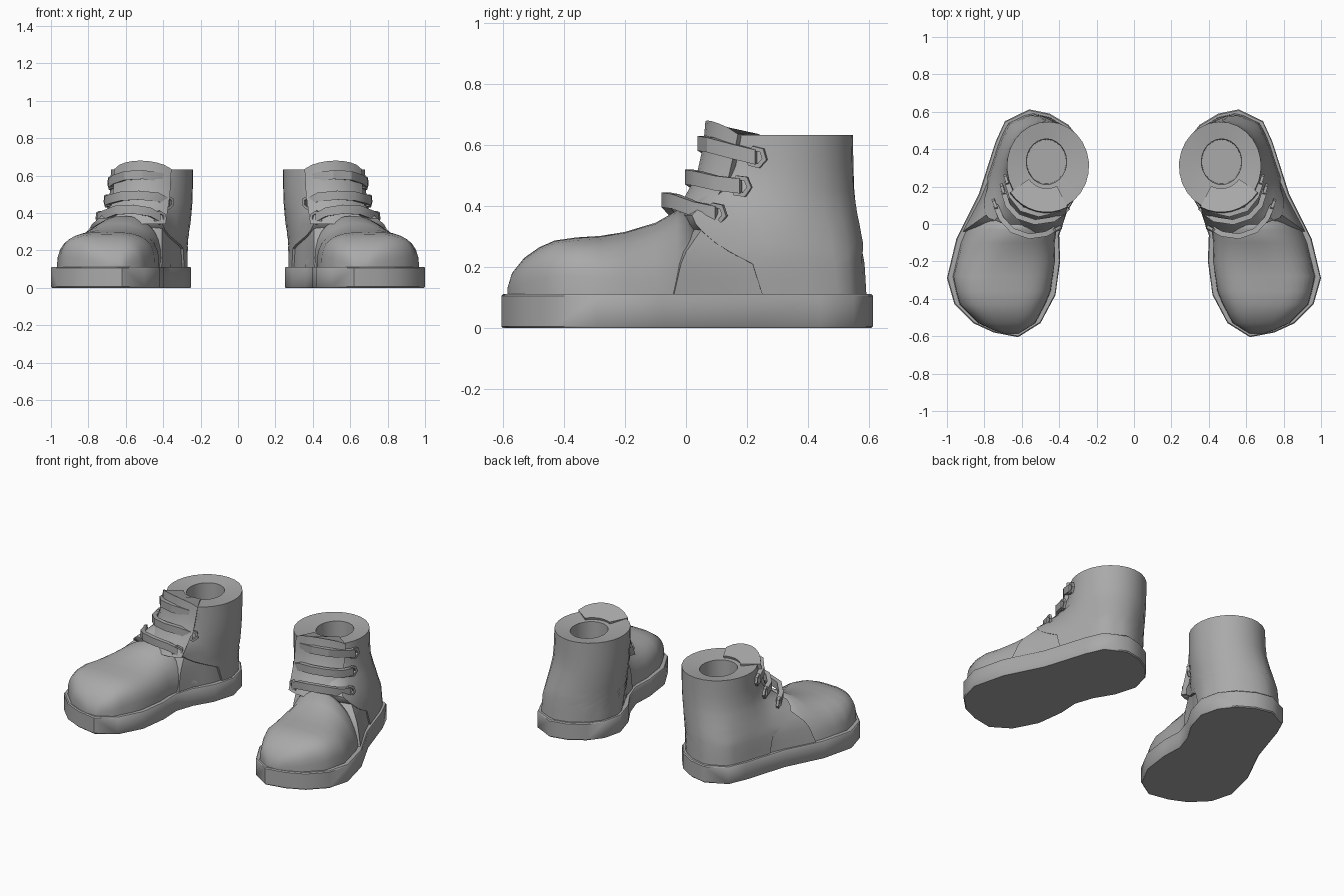
import bpy, bmesh, math
from mathutils import Vector

if "Cube" in bpy.data.objects:
    bpy.data.objects.remove(bpy.data.objects["Cube"])

grey = bpy.data.materials.new("boot_grey")
grey.use_nodes = True
COLOUR = (0.4, 0.4, 0.4, 1)
grey.diffuse_color = COLOUR
grey.node_tree.nodes["Principled BSDF"].inputs["Base Color"].default_value = COLOUR

# Footprint of the left sole, counter-clockwise from the heel
SOLE = [(.56, .613), (.45, .59), (.35, .53), (.28, .44), (.25, .32), (.29, .18), (.36, .06), (.40, -.06),
        (.395, -.2), (.42, -.38), (.50, -.53), (.62, -.605), (.75, -.58), (.86, -.53), (.96, -.43),
        (1.0, -.29), (.95, -.08), (.83, .16), (.74, .44), (.69, .55)]
HEEL = Vector((.5, .3))


def lerp_table(table, v):
    """Piecewise linear lookup in (key, value) pairs."""
    for (a, p), (b, q) in zip(table, table[1:]):
        if v <= b:
            return p + (q - p) * max(0, (v - a) / (b - a))
    return table[-1][1]


def edges():
    return zip(SOLE, SOLE[1:] + SOLE[:1])


def ray_radius(angle):
    """Distance from the heel centre to the footprint."""
    d = Vector((math.cos(angle), math.sin(angle)))
    best = 0
    for a, b in edges():
        a, b = Vector(a) - HEEL, Vector(b) - HEEL
        e = b - a
        den = d.cross(e)
        if abs(den) > 1e-6:
            t, s = a.cross(e) / den, a.cross(d) / den
            if t > 0 and -1e-6 <= s <= 1.000001:
                best = max(best, t)
    return best


def width_at(y):
    """Left and right limits of the footprint at one y."""
    xs = [a[0] + (b[0] - a[0]) * (y - a[1]) / (b[1] - a[1])
          for a, b in edges() if (a[1] - y) * (b[1] - y) <= 0 and a[1] != b[1]]
    return min(xs), max(xs)


def loft(rings, cap=True):
    """Skin closed rings of equal length."""
    bm = bmesh.new()
    rows = [[bm.verts.new(p) for p in ring] for ring in rings]
    n = len(rows[0])
    for r, s in zip(rows, rows[1:]):
        for i in range(n):
            j = (i + 1) % n
            bm.faces.new((r[i], r[j], s[j], s[i]))
    if cap:
        bm.faces.new(rows[0][::-1])
        bm.faces.new(rows[-1])
    bmesh.ops.recalc_face_normals(bm, faces=bm.faces)
    return bm


def make_pair(name, bm, angle=40):
    """Add the left part and its mirrored right twin."""
    for side in ("left", "right"):
        if side == "right":
            bmesh.ops.scale(bm, vec=(-1, 1, 1), verts=bm.verts)
            bmesh.ops.reverse_faces(bm, faces=bm.faces)
        mesh = bpy.data.meshes.new(f"{side}_{name}")
        bm.to_mesh(mesh)
        mesh.materials.append(grey)
        ob = bpy.data.objects.new(f"{side}_{name}", mesh)
        bpy.context.collection.objects.link(ob)
        bpy.ops.object.select_all(action="DESELECT")
        ob.select_set(True)
        bpy.context.view_layer.objects.active = ob
        bpy.ops.object.shade_smooth_by_angle(angle=math.radians(angle))
    bm.free()


# Sole: extruded footprint with a softened edge
def sole_ring(z, inset):
    c = Vector((.6, 0))
    return [(*(Vector(p) - (Vector(p) - c).normalized() * inset), z) for p in SOLE]


make_pair("sole", loft([sole_ring(0, .006), sole_ring(.006, 0), sole_ring(.106, 0), sole_ring(.112, .006)]))

# Vamp: arched sections from the toe to the throat
TOP = [(-.585, .13), (-.57, .18), (-.53, .23), (-.48, .265), (-.43, .287), (-.36, .297), (-.28, .302),
       (-.2, .315), (-.1, .345), (-.03, .385), (.01, .38), (.05, .3), (.1, .2)]
sections = []
for y, top in TOP:
    lo, hi = width_at(y)
    lo, hi = lo + .028, hi - .028
    mid, half = (lo + hi) / 2, (hi - lo) / 2
    k = min(1, max(0, (y + .35) / .35))
    power = .62 + .4 * k
    ring = []
    for i in range(17):
        a = math.pi * i / 16
        c, s = math.cos(a), math.sin(a)
        x = mid + half * math.copysign(abs(c) ** power, c) - .05 * k * s
        ring.append((x, y, .1 + (top - .1) * max(s, 0) ** power))
    sections.append(ring)
make_pair("vamp", loft(sections), 60)

# Quarters and shaft: footprint at the bottom blending to an oval collar
BLEND = [(.1, 0), (.21, .12), (.25, .2), (.31, .4), (.37, .62), (.45, .87), (.53, .96), (.63, 1)]
SEAM = [(.1, .25), (.21, .21), (.25, .12), (.31, -.02), (.37, -.19), (.63, -.2)]


def fan(front):
    """Ray angles round the back between the seam edges, then across the front."""
    lo, hi = width_at(front)
    a = math.atan2(front - HEEL.y, hi - HEEL.x)
    b = math.atan2(front - HEEL.y, lo - HEEL.x) + math.tau
    return [a + (b - a) * i / 22 for i in range(23)] + [b + (a + math.tau - b) * i / 7 for i in range(1, 7)]


def oval(angles, cx, cy, rx, ry, z):
    return [(cx + rx * math.cos(a), cy + ry * math.sin(a), z) for a in angles]


def upper_ring(z, front, inset):
    t, angles, ring = lerp_table(BLEND, z), fan(front), []
    for a, e in zip(angles, oval(angles, .46, .31, .238 - inset, .255 - inset, z)):
        r = ray_radius(a) - inset
        if math.sin(a) < 0:
            r = min(r, (front - HEEL.y) / math.sin(a))
        p = HEEL + r * Vector((math.cos(a), math.sin(a)))
        ring.append((p.x + (e[0] - p.x) * t, p.y + (e[1] - p.y) * t, z))
    return ring


rings = [upper_ring(z, lerp_table(SEAM, z), .018)
         for z in (.1, .16, .21, .23, .25, .28, .31, .34, .37, .41, .45, .53, .58, .632)]
# Collar top and foot opening
collar = fan(-.2)
rings += [oval(collar, .468, .333, .108, .122, .618), oval(collar, .468, .333, .105, .118, .4)]
make_pair("shaft", loft(rings))

# Side panel: carries the vamp back underneath the quarters
make_pair("side_panel", loft([upper_ring(z, -.06, .029) for z in (.1, .16, .21, .25, .28, .31, .34)]))

# Tongue: curved wedge rising through the throat
AIM = Vector((.25, -.97))
tongue = []
for z, shift, inner in ((.34, .13, .16), (.43, .075, .14), (.5, .035, .13), (.6, .012, .12), (.635, .005, .115)):
    c = Vector((.465, .31)) + AIM * shift
    ring = []
    for k in range(9):
        a = math.radians(-118 + 84 * k / 8)
        lift = .045 * math.sin(math.pi * k / 8) ** .7 if z > .63 else 0
        ring.append((c.x + .235 * math.cos(a), c.y + .242 * math.sin(a), z + lift))
    for k in reversed(range(9)):
        a = math.radians(-118 + 84 * k / 8)
        ring.append((c.x + inner * math.cos(a), c.y + inner * math.sin(a), z))
    tongue.append(ring)
make_pair("tongue", loft(tongue), 30)

# Laces: flat bands across the throat, each ending in two eyelets
LACES = {
    "top": [(.355, .12, .56), (.41, .075, .59), (.51, .052, .605), (.60, .08, .6), (.655, .15, .58), (.68, .23, .56)],
    "middle": [(.375, .065, .455), (.43, .025, .485), (.53, .01, .495), (.62, .04, .49), (.675, .1, .475), (.70, .18, .465)],
    "bottom": [(.42, -.025, .375), (.47, -.053, .405), (.56, -.066, .42), (.65, -.035, .415), (.71, .03, .39), (.74, .1, .375)],
}
for name, path in LACES.items():
    pts = [Vector(p) for p in path]
    sweep = []
    for i, p in enumerate(pts):
        d = pts[min(i + 1, len(pts) - 1)] - pts[max(i - 1, 0)]
        out = Vector((d.y, -d.x, 0)).normalized() * .014
        up = Vector((0, 0, .024))
        sweep.append([p + out + up, p + out - up, p - out - up, p - out + up])
    make_pair(f"{name}_lace", loft(sweep), 30)

    for side, end, near in (("inner", pts[0], pts[1]), ("outer", pts[-1], pts[-2])):
        along = (end - near).normalized()
        normal = Vector((end.x - .5, end.y - .3, 0)).normalized()
        normal = (normal - along * normal.dot(along)).normalized()
        across = normal.cross(along)
        eyelet = []
        for i in range(7):
            a = math.pi * i / 3
            spoke = along * math.cos(a) + across * math.sin(a)
            eyelet.append([end + spoke * (.03 + .011 * math.cos(b)) + normal * .011 * math.sin(b)
                           for b in (math.pi * (j + .5) / 2 for j in range(4))])
        bm = loft(eyelet, cap=False)
        bmesh.ops.remove_doubles(bm, verts=bm.verts, dist=.0001)
        make_pair(f"{name}_{side}_eyelet", bm, 30)
